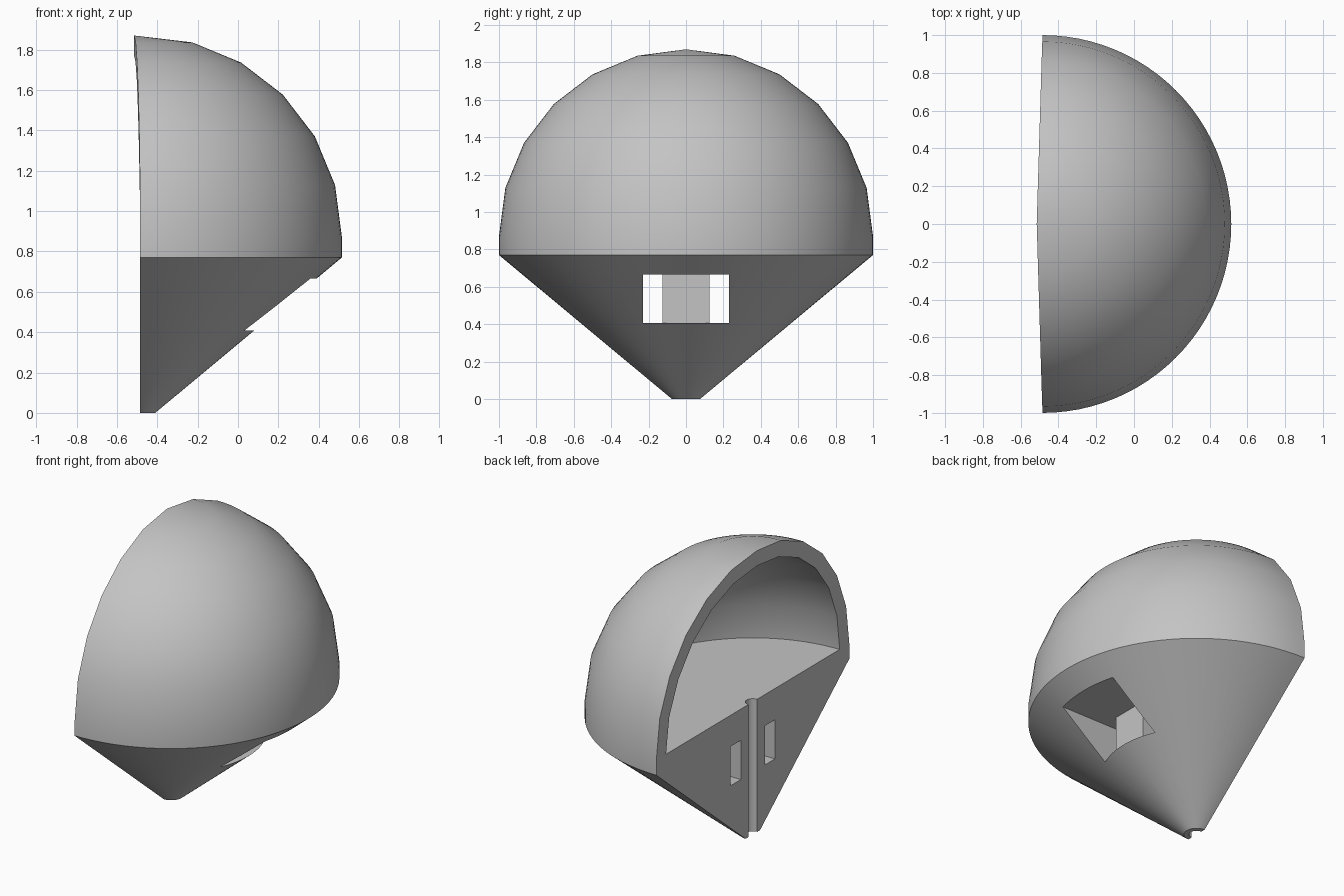
import bpy, bmesh
from math import sin, cos, pi, radians

if "Cube" in bpy.data.objects:
    bpy.data.objects.remove(bpy.data.objects["Cube"], do_unlink=True)

CUT_X = -0.485      # plane of the flat rear side
RIM, FLOOR = 0.77, 0.87
SEGMENTS = 48

grey = bpy.data.materials.new("plain_grey")
grey.use_nodes = True
grey.diffuse_color = (0.55, 0.55, 0.55, 1)
grey.node_tree.nodes["Principled BSDF"].inputs["Base Color"].default_value = (0.55, 0.55, 0.55, 1)


def finish(name, bm):
    bmesh.ops.recalc_face_normals(bm, faces=bm.faces)
    mesh = bpy.data.meshes.new(name)
    bm.to_mesh(mesh)
    bm.free()
    mesh.materials.append(grey)
    obj = bpy.data.objects.new(name, mesh)
    bpy.context.collection.objects.link(obj)
    return obj


def activate(obj):
    bpy.ops.object.select_all(action="DESELECT")
    obj.select_set(True)
    bpy.context.view_layer.objects.active = obj


def half_lathe(profile, closed):
    """Sweep (radius, z) points through half a turn; axis points are shared."""
    bm = bmesh.new()
    axis = {i: bm.verts.new((CUT_X, 0, z)) for i, (r, z) in enumerate(profile) if r < 1e-5}
    rings = []
    for k in range(SEGMENTS + 1):
        a = -pi / 2 + pi * k / SEGMENTS
        rings.append([axis.get(i) or bm.verts.new((CUT_X + r * cos(a), r * sin(a), z))
                      for i, (r, z) in enumerate(profile)])
    count = len(profile)
    for a, b in zip(rings, rings[1:]):
        for i in range(count if closed else count - 1):
            j = (i + 1) % count
            corners = list(dict.fromkeys((a[i], a[j], b[j], b[i])))
            if len(corners) > 2:
                bm.faces.new(corners)
    return bm, rings


def cut(target, cutter):
    mod = target.modifiers.new("cut", "BOOLEAN")
    mod.operation, mod.solver, mod.object = "DIFFERENCE", "EXACT", cutter
    activate(target)
    bpy.ops.object.modifier_apply(modifier=mod.name)
    bpy.data.objects.remove(cutter, do_unlink=True)


# Solid half cone with the raised floor inside the dome
bm, rings = half_lathe([(0, 0), (0.075, 0), (1, RIM), (0.9, RIM), (0.9, FLOOR), (0, FLOOR)], False)
for ring in (rings[0], rings[-1]):
    bm.faces.new(ring)
cone_base = finish("cone_base", bm)

# Window recess with a central block, leaving two slots through to the rear
bm = bmesh.new()
outline = [(-0.1, 0.125), (0.52, 0.125), (0.52, -0.125), (-0.1, -0.125),
           (-0.1, -0.23), (1.2, -0.23), (1.2, 0.23), (-0.1, 0.23)]
face = bm.faces.new([bm.verts.new((CUT_X + x, y, 0.408)) for x, y in outline])
top = bmesh.ops.extrude_face_region(bm, geom=[face])["geom"]
bmesh.ops.translate(bm, vec=(0, 0, 0.257), verts=[v for v in top if isinstance(v, bmesh.types.BMVert)])
window_cutter = finish("window_cutter", bm)
window_cutter.hide_render = True
cut(cone_base, window_cutter)

# Round upright groove down the middle of the rear side
bm = bmesh.new()
bmesh.ops.create_cone(bm, cap_ends=True, segments=32, radius1=0.045, radius2=0.045, depth=1.2)
bmesh.ops.translate(bm, vec=(CUT_X, 0, 0.45), verts=bm.verts)
groove_cutter = finish("groove_cutter", bm)
groove_cutter.hide_render = True
cut(cone_base, groove_cutter)

# Dome shell: outer and inner quarter arcs over a short upright band
steps = [radians(15 * k) for k in range(7)]
outer = [(1, RIM)] + [(cos(t), FLOOR + sin(t)) for t in steps]
inner = [(0.9, RIM)] + [(0.9 * cos(t), FLOOR + 0.9 * sin(t)) for t in steps]
bm, rings = half_lathe(outer + inner[::-1], True)
n = len(outer)
for ring in (rings[0], rings[-1]):
    for i in range(n - 1):
        bm.faces.new((ring[i], ring[i + 1], ring[-2 - i], ring[-1 - i]))
# The open edge leans back slightly toward the crown
for v in set(rings[0] + rings[-1]):
    if v.co.z > FLOOR + 0.01:
        v.co.x -= 0.03 * (1 - abs(v.co.y)) * min(1, (v.co.z - FLOOR) / 0.5)
dome_shell = finish("dome_shell", bm)

for obj in (cone_base, dome_shell):
    activate(obj)
    bpy.ops.object.shade_smooth_by_angle(angle=radians(30))
